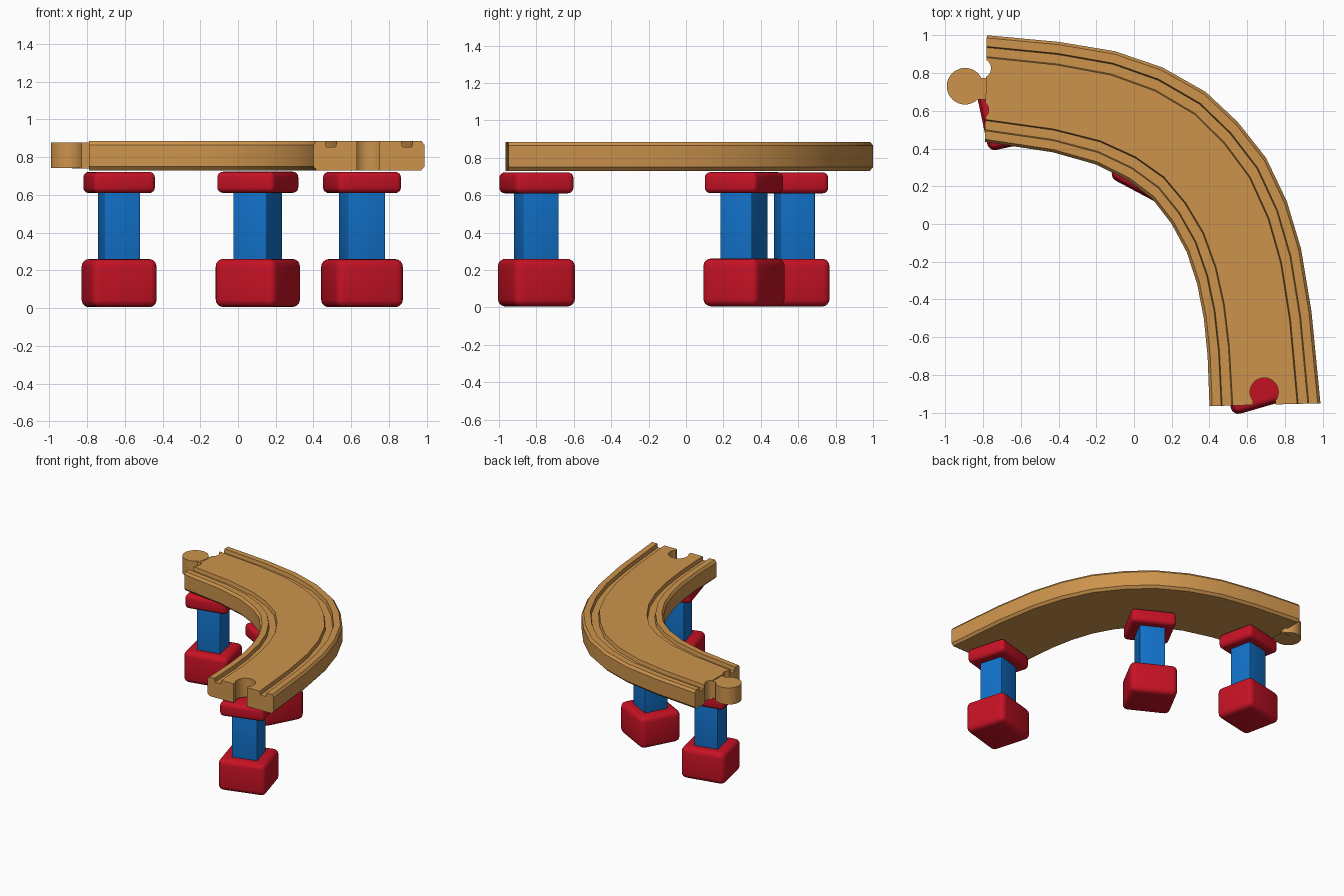
import bpy, bmesh, math
from mathutils import Matrix, Vector

if "Cube" in bpy.data.objects:
    bpy.data.objects.remove(bpy.data.objects["Cube"])


def material(name, rgb):
    m = bpy.data.materials.new(name)
    m.use_nodes = True
    m.diffuse_color = (*rgb, 1)
    for node in m.node_tree.nodes:
        if node.type == "BSDF_PRINCIPLED":
            node.inputs["Base Color"].default_value = (*rgb, 1)
    return m


wood = material("warm wood", (0.61, 0.295, 0.073))
red = material("toy red", (0.57, 0.006, 0.018))
blue = material("toy blue", (0.006, 0.17, 0.6))


def finish(name, bm, mat):
    bmesh.ops.recalc_face_normals(bm, faces=bm.faces[:])
    mesh = bpy.data.meshes.new(name)
    bm.to_mesh(mesh)
    bm.free()
    mesh.materials.append(mat)
    ob = bpy.data.objects.new(name, mesh)
    bpy.context.collection.objects.link(ob)
    return ob


def activate(ob):
    bpy.ops.object.select_all(action="DESELECT")
    ob.select_set(True)
    bpy.context.view_layer.objects.active = ob


def smooth(ob):
    activate(ob)
    bpy.ops.object.shade_smooth_by_angle(angle=math.radians(35))


def box(name, size, centre, mat, turn=0, bevel=0):
    bm = bmesh.new()
    bmesh.ops.create_cube(bm, size=1)
    bmesh.ops.scale(bm, vec=size, verts=bm.verts)
    if bevel:
        bmesh.ops.bevel(bm, geom=bm.edges[:], offset=bevel, segments=4,
                        profile=0.5, affect="EDGES")
    place = Matrix.Translation(centre) @ Matrix.Rotation(math.radians(turn), 4, "Z")
    bmesh.ops.transform(bm, matrix=place, verts=bm.verts)
    return finish(name, bm, mat)


def disc(name, x, y, radius, low, high, mat):
    bm = bmesh.new()
    bmesh.ops.create_cone(bm, cap_ends=True, segments=32, radius1=radius,
                          radius2=radius, depth=high - low)
    bmesh.ops.translate(bm, vec=(x, y, (low + high) / 2), verts=bm.verts)
    return finish(name, bm, mat)


def combine(ob, other, operation):
    mod = ob.modifiers.new(operation, "BOOLEAN")
    mod.operation, mod.object, mod.solver = operation, other, "EXACT"
    activate(ob)
    bpy.ops.object.modifier_apply(modifier=mod.name)
    bpy.data.objects.remove(other)


# Curved track: a grooved cross-section swept between two edge curves
outer = [(-.78, 1), (-.4, .965), (-.1, .915), (.15, .83), (.38, .7), (.55, .54),
         (.7, .35), (.81, .12), (.885, -.13), (.94, -.46), (.988, -.95)]
inner = [(-.79, .435), (-.43, .38), (-.2, .315), (-.03, .23), (.1, .13), (.2, 0),
         (.28, -.15), (.335, -.32), (.37, -.5), (.39, -.7), (.4, -.965)]
base, top, groove = 0.73, 0.885, 0.855
half = [(.03, base), (0, base + .02), (0, top - .02), (.025, top),
        (.105, top), (.115, groove), (.2, groove), (.21, top)]
section = half + [(1 - t, z) for t, z in reversed(half)]

bm = bmesh.new()
rings = []
for a, b in zip(inner, outer):
    a, b = Vector(a), Vector(b)
    rings.append([bm.verts.new((*a.lerp(b, t), z)) for t, z in section])
n = len(section)
for r, s in zip(rings, rings[1:]):
    for i in range(n):
        bm.faces.new((r[i], r[(i + 1) % n], s[(i + 1) % n], s[i]))
bm.faces.new(rings[0])
bm.faces.new(rings[-1])
track = finish("curved_track", bm, wood)

# Socket in the front end, and notches beside the connector
combine(track, disc("socket_cutter", .69, -.89, .075, .6, 1, wood), "DIFFERENCE")
combine(track, box("slot_cutter", (.12, .14, .4), (.69, -.96, .8), wood), "DIFFERENCE")
combine(track, disc("back_notch", -.81, .825, .052, .6, 1, wood), "DIFFERENCE")
combine(track, disc("front_notch", -.82, .605, .05, .6, 1, wood), "DIFFERENCE")

# Round connector with its neck
combine(track, box("neck", (.2, .115, .137), (-.78, .717, .8085), wood), "UNION")
combine(track, disc("connector", -.895, .73, .097, .743, .879, wood), "UNION")
smooth(track)

# Three block pillars: foot, post and cap
for side, x, y, turn, s in [("left_end", -.63, .58, 12, .97),
                            ("middle", .105, .31, -28, .99),
                            ("front_end", .657, -.8, 16, 1.02)]:
    foot = box(side + "_pillar_foot", (.365 * s, .335 * s, .255), (x, y, .1325),
               red, turn, .04)
    post = box(side + "_pillar_post", (.197 * s, .19 * s, .4), (x, y, .44),
               blue, turn, .006)
    cap = box(side + "_pillar_cap", (.345 * s, .32 * s, .112), (x, y, .666),
              red, turn, .03)
    for part in (foot, post, cap):
        if side == "middle":
            part.data.transform(Matrix.Translation((0, 0, .001)))
        smooth(part)
